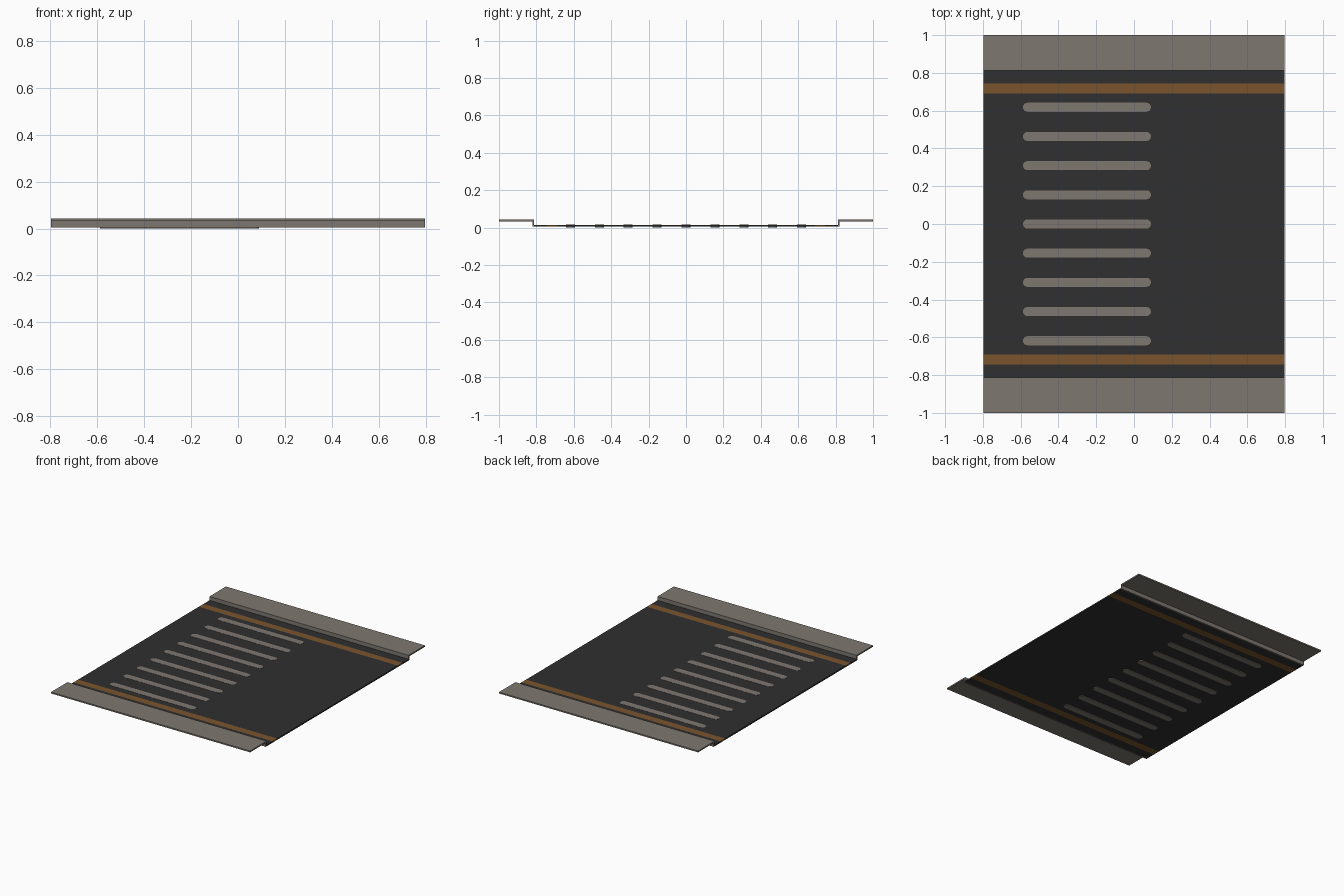
import bpy, bmesh, math

if "Cube" in bpy.data.objects:
    bpy.data.objects.remove(bpy.data.objects["Cube"])


def material(name, rgb):
    m = bpy.data.materials.new(name)
    m.diffuse_color = (*rgb, 1)
    m.use_nodes = True
    m.node_tree.nodes["Principled BSDF"].inputs["Base Color"].default_value = m.diffuse_color
    return m


STEEL = material("warm grey metal", (0.21, 0.185, 0.16))
DARK = material("charcoal", (0.029, 0.029, 0.029))
BROWN = material("copper brown", (0.195, 0.09, 0.026))


def prism(name, pts, axis, lo, hi, mat):
    """Extrude an outline: axis 'x' takes (y, z) points, axis 'z' takes (x, y)."""
    bm = bmesh.new()
    place = (lambda p: (lo, *p)) if axis == 'x' else (lambda p: (*p, lo))
    face = bm.faces.new([bm.verts.new(place(p)) for p in pts])
    out = bmesh.ops.extrude_face_region(bm, geom=[face])
    d = hi - lo
    bmesh.ops.translate(bm, vec=(d, 0, 0) if axis == 'x' else (0, 0, d),
                        verts=[v for v in out["geom"] if isinstance(v, bmesh.types.BMVert)])
    bmesh.ops.recalc_face_normals(bm, faces=bm.faces)
    me = bpy.data.meshes.new(name)
    bm.to_mesh(me)
    bm.free()
    me.materials.append(mat)
    ob = bpy.data.objects.new(name, me)
    bpy.context.collection.objects.link(ob)
    return ob


X = 0.797               # half width
Z0, Z1 = 0.005, 0.015   # sheet underside and top
Y_WALL = 0.812


def strip(name, y0, y1, mat):
    prism(name, [(y0, Z0), (y1, Z0), (y1, Z1), (y0, Z1)], 'x', -X, X, mat)


# Flat dark sheet with inlaid full-depth stripes
strip("main_panel", -0.69, 0.69, DARK)
for s, side in ((1, "back"), (-1, "front")):
    strip(side + "_stripe", s * 0.69, s * 0.743, BROWN)
    strip(side + "_panel_edge", s * 0.743, s * Y_WALL, DARK)
    # Raised flange with its upright step
    profile = [(0.812, Z0), (0.821, Z0), (0.821, 0.033), (1.0, 0.033),
               (1.0, 0.043), (0.812, 0.043)]
    prism(side + "_flange", [(s * y, z) for y, z in profile], 'x', -X, X, STEEL)

# Row of round-ended slots, visible on both faces of the sheet
R, XA, XB = 0.024, -0.588, 0.09
for i in range(-4, 5):
    y = i * 0.1545
    outline = []
    for cx, start in ((XB - R, -90), (XA + R, 90)):
        for k in range(9):
            a = math.radians(start + k * 22.5)
            outline.append((cx + R * math.cos(a), y + R * math.sin(a)))
    prism(f"slot_{i + 5}", outline, 'z', 0.0, Z1 + 0.001, STEEL)
